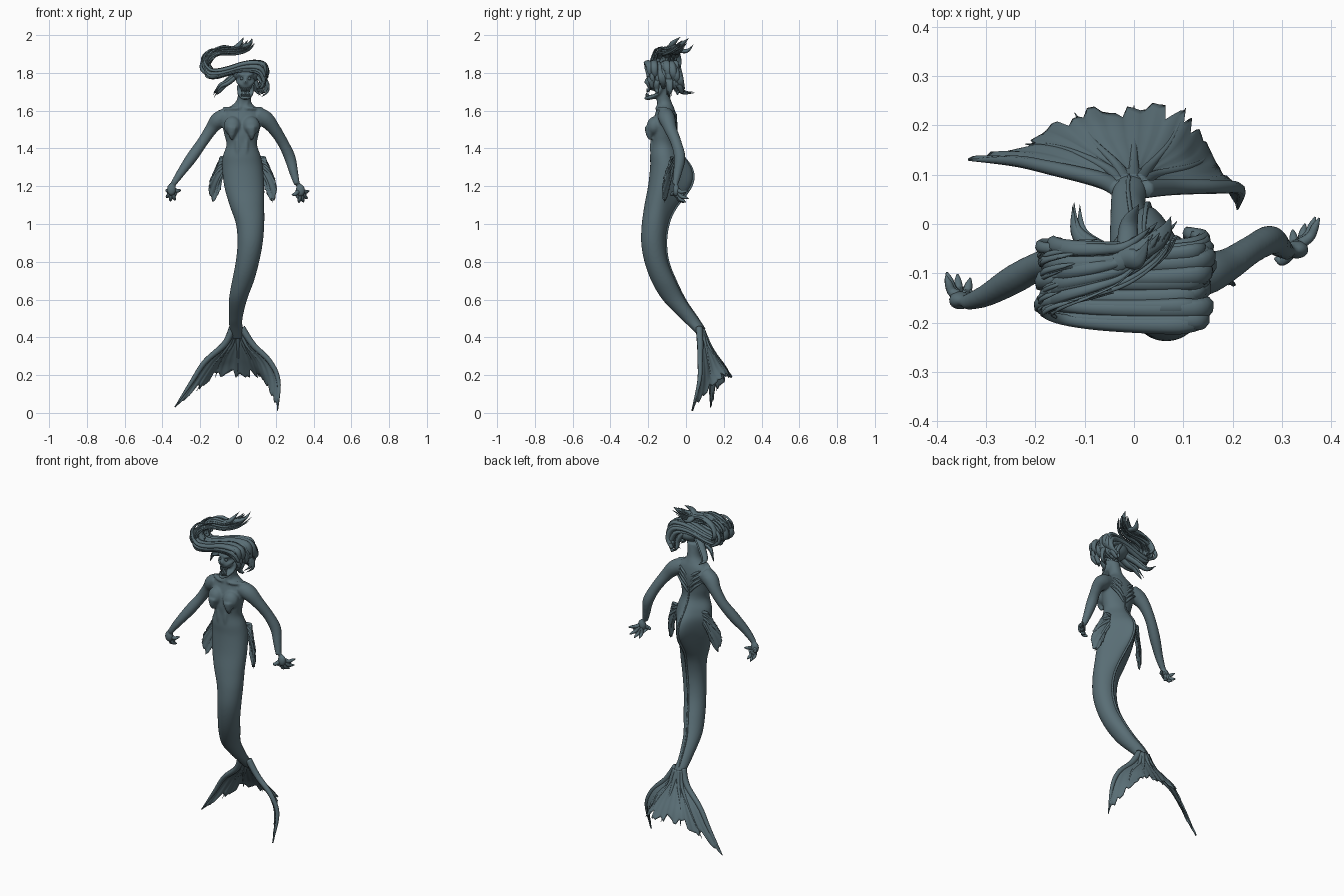
import bpy, bmesh, math, random
from mathutils import Vector, Matrix, Euler

random.seed(4)
SKIN = bpy.data.materials.new("deep sea slate")
SKIN.diffuse_color = (0.10, 0.155, 0.178, 1)


def spline(P, n):
    """n samples of a Catmull-Rom curve through tuples of any size."""
    out, m = [], len(P) - 1
    for k in range(n):
        f = k / (n - 1) * m
        i = min(int(f), m - 1)
        t = f - i
        a, b, c, d = P[max(i - 1, 0)], P[i], P[i + 1], P[min(i + 2, m)]
        out.append(tuple(0.5 * (2 * q + (r - p) * t + (2 * p - 5 * q + 4 * r - s) * t * t
                                + (3 * q - p - 3 * r + s) * t ** 3)
                         for p, q, r, s in zip(a, b, c, d)))
    return out


def grid(bm, rows, closed=False):
    V = [[bm.verts.new(p) for p in r] for r in rows]
    n = len(V[0])
    for a, b in zip(V, V[1:]):
        for j in range(n if closed else n - 1):
            k = (j + 1) % n
            bm.faces.new((a[j], a[k], b[k], b[j]))
    if closed:
        bm.faces.new(V[0][::-1])
        bm.faces.new(V[-1])


def tube(bm, pts, n=16, sides=8, flat=1.0):
    """Tapered tube along (x, y, z, radius) points."""
    S = spline(pts, n)
    C = [Vector(s[:3]) for s in S]
    N = Vector((0.2, 1, 0.1))
    rows = []
    for i, c in enumerate(C):
        T = (C[min(i + 1, n - 1)] - C[max(i - 1, 0)]).normalized()
        N = (N - T * N.dot(T)).normalized()
        B = T.cross(N)
        r = max(S[i][3], 0.0008)
        rows.append([c + r * (N * math.cos(a) + B * flat * math.sin(a))
                     for a in (2 * math.pi * j / sides for j in range(sides))])
    grid(bm, rows, True)


def ball(bm, c, r, rot=(0, 0, 0)):
    bmesh.ops.create_uvsphere(bm, u_segments=24, v_segments=14, radius=1,
                              matrix=Matrix.LocRotScale(Vector(c), Euler(rot), Vector(r)))


def finish(name, bm, thick=0):
    bmesh.ops.recalc_face_normals(bm, faces=bm.faces)
    me = bpy.data.meshes.new(name)
    bm.to_mesh(me)
    bm.free()
    me.shade_smooth()
    me.materials.append(SKIN)
    ob = bpy.data.objects.new(name, me)
    bpy.context.collection.objects.link(ob)
    if thick:
        s = ob.modifiers.new("thickness", 'SOLIDIFY')
        s.thickness, s.offset = thick, 0
    return ob


def fan(bm, rays, across, along, rag, ripple):
    """Ragged, rippled membrane stretched over a row of rays."""
    rows = [spline(r, along) for r in rays]
    out = []
    for k, col in enumerate(zip(*[spline(list(c), across) for c in zip(*rows)])):
        edge = 0 if k in (0, across - 1) else random.random() ** 2 * rag
        line = spline(col, 60)
        wave = ripple * math.sin(k * 1.9)
        pts = [Vector(line[int(59 * (1 - edge) * j / (along - 1))]) for j in range(along)]
        out.append([p + Vector((0, wave * j / along, 0)) for j, p in enumerate(pts)])
    grid(bm, out)


# Torso and tail: centre x, centre y, z, half width, half depth
BODY = [(0, .10, .39, .03, .018), (-.01, .06, .45, .035, .036), (-.012, .018, .5, .036, .047),
        (0, -.065, .6, .048, .06), (.027, -.12, .7, .058, .064), (.05, -.158, .8, .062, .062),
        (.064, -.173, .9, .067, .064), (.064, -.167, 1.0, .075, .067), (.047, -.15, 1.1, .092, .07),
        (.033, -.127, 1.2, .106, .074), (.024, -.11, 1.3, .108, .08), (.02, -.115, 1.36, .1, .075),
        (.02, -.122, 1.42, .081, .064), (.018, -.122, 1.48, .092, .066),
        (.02, -.112, 1.55, .106, .062), (.022, -.108, 1.6, .092, .05),
        (.026, -.112, 1.635, .05, .04), (.032, -.12, 1.665, .036, .037), (.04, -.13, 1.73, .035, .036)]
SPINE = spline(BODY, 120)


def hump(z):
    """Extra depth of the back ridge behind the hips."""
    return .08 * math.exp(-((z - 1.225) / .13) ** 2)


bm = bmesh.new()
grid(bm, [[(x + a * math.cos(t), y + b * math.sin(t) + hump(z) * max(0, math.sin(t)) ** 7, z)
           for t in (2 * math.pi * j / 48 for j in range(48))] for x, y, z, a, b in SPINE], True)
# Chest, collar bones and belly muscle
for s in (-1, 1):
    ball(bm, (.02 + s * .05, -.168, 1.52), (.046, .04, .05), (-.2, 0, s * .2))
    tube(bm, [(.02 + s * .05, -.188, 1.51, .034), (.02 + s * .053, -.194, 1.475, .02),
              (.02 + s * .054, -.19, 1.445, .005)])
    tube(bm, [(.025 + s * .01, -.155, 1.615, .008), (.025 + s * .05, -.15, 1.612, .009),
              (.025 + s * .1, -.11, 1.61, .012)])
    tube(bm, [(.026 + s * .015, -.15, 1.62, .008), (.035 + s * .03, -.12, 1.72, .011)])
    tube(bm, [(.02 + s * .02, -.172, 1.34, .012), (.02 + s * .022, -.178, 1.4, .014),
              (.02 + s * .025, -.175, 1.46, .012)])
# Arms
ARMS = [[(-.06, -.1, 1.575, .042), (-.105, -.09, 1.548, .044), (-.14, -.078, 1.505, .034),
         (-.187, -.083, 1.435, .029), (-.243, -.112, 1.355, .03), (-.3, -.145, 1.275, .023),
         (-.342, -.16, 1.213, .016)],
        [(.095, -.11, 1.58, .042), (.145, -.1, 1.555, .044), (.19, -.083, 1.505, .034),
         (.238, -.052, 1.43, .029), (.275, -.033, 1.35, .03), (.296, -.045, 1.27, .023),
         (.312, -.058, 1.21, .016)]]
for arm in ARMS:
    tube(bm, arm, 40, 16)
PALMS = [Vector((-.352, -.155, 1.183)), Vector((.33, -.052, 1.178))]
for p in PALMS:
    ball(bm, p, (.025, .019, .034))
# Head: skull, brow, cheeks, nose, open jaw
ball(bm, (.04, -.145, 1.785), (.048, .06, .056))
ball(bm, (.04, -.172, 1.745), (.038, .038, .04))
ball(bm, (.04, -.182, 1.672), (.027, .042, .013), (.2, 0, 0))
tube(bm, [(.04, -.19, 1.785, .008), (.04, -.212, 1.76, .008), (.04, -.212, 1.745, .01)])
for s in (-1, 1):
    tube(bm, [(.04 + s * .008, -.202, 1.785, .009), (.04 + s * .028, -.194, 1.793, .01),
              (.04 + s * .044, -.165, 1.785, .008)])
    tube(bm, [(.04 + s * .018, -.198, 1.735, .009), (.04 + s * .036, -.18, 1.75, .011),
              (.04 + s * .045, -.14, 1.76, .009)])
    tube(bm, [(.04 + s * .034, -.13, 1.735, .014), (.04 + s * .033, -.15, 1.69, .01),
              (.04 + s * .018, -.2, 1.668, .009)])
body = finish("body", bm)
r = body.modifiers.new("blend", 'REMESH')
r.mode, r.voxel_size, r.use_smooth_shade = 'VOXEL', .0065, True
r = body.modifiers.new("soften", 'SMOOTH')
r.factor, r.iterations = .5, 4

# Eyes and teeth
bm = bmesh.new()
for s in (-1, 1):
    ball(bm, (.04 + s * .02, -.198, 1.77), (.009, .008, .008))
for k in range(-3, 4):
    x, y = .04 + k * .007, -.212 + abs(k) * .004
    tube(bm, [(x, y + .008, 1.718, .004), (x, y + .005, 1.705, .003), (x, y + .006, 1.695, 0)], 5, 5)
    tube(bm, [(x, y, 1.675, .004), (x, y, 1.685, .003), (x, y + .002, 1.695, 0)], 5, 5)
finish("eyes_and_teeth", bm)

# Fingers with webbing
TIPS = [[(-.302, -.125, 1.18), (-.332, -.11, 1.125), (-.358, -.102, 1.12), (-.38, -.098, 1.14), (-.382, -.105, 1.18)],
        [(.285, -.07, 1.155), (.322, -.012, 1.112), (.347, .0, 1.115), (.368, .014, 1.135), (.376, .012, 1.175)]]
for side, palm, tips in zip(("right", "left"), PALMS, TIPS):
    bm, web, bones = bmesh.new(), bmesh.new(), []
    for t in map(Vector, tips):
        base = palm + (t - palm) * .2
        mid = palm + (t - palm) * .6 + Vector((0, -.012, -.006))
        bones.append([tuple(base), tuple(mid), tuple(t)])
        tube(bm, [(*base, .012), (*mid, .010), (*(mid.lerp(t, .55)), .008), (*t, .002)], 12, 8)
    finish(side + "_fingers", bm)
    grid(web, [spline(b, 10)[:7] for b in bones])
    finish(side + "_finger_webbing", web, .003)

# Tail fluke: rays from root to trailing edge
RAYS = [[(-.03, .07, .45), (-.07, .09, .365), (-.175, .115, .27), (-.245, .128, .165), (-.335, .13, .03)],
        [(-.025, .08, .44), (-.05, .11, .36), (-.12, .145, .27), (-.175, .16, .19), (-.22, .162, .115)],
        [(-.015, .085, .44), (-.035, .12, .36), (-.08, .165, .29), (-.105, .2, .24), (-.12, .225, .185)],
        [(0, .085, .44), (0, .125, .36), (0, .165, .3), (0, .2, .25), (0, .24, .185)],
        [(.01, .085, .44), (.03, .115, .36), (.065, .155, .29), (.085, .19, .24), (.105, .235, .185)],
        [(.015, .08, .44), (.045, .1, .36), (.11, .115, .28), (.14, .13, .2), (.15, .155, .15)],
        [(.02, .07, .45), (.08, .075, .36), (.17, .075, .27), (.215, .07, .165), (.21, .03, .01)]]
bm = bmesh.new()
fan(bm, RAYS, 55, 20, .2, .004)
finish("tail_fluke", bm, .008)
bm = bmesh.new()
for i, ray in enumerate(RAYS):
    w = (.019, .017, .014, .011, .002) if i in (0, 6) else (.016, .01, .006, .004, .001)
    tube(bm, [(*p, q) for p, q in zip(ray, w)], 24, 8)
finish("tail_fluke_spines", bm)

# Hip fins flaring outward and forward, mirrored about the waist
for side, s in (("right", -1), ("left", 1)):
    bm = bmesh.new()
    tips = [(.125, -.085, 1.335), (.155, -.11, 1.27), (.18, -.125, 1.2), (.16, -.115, 1.115), (.118, -.095, 1.18)]
    rays = []
    for k, (x, y, z) in enumerate(tips):
        a = Vector((.025 + s * .085, -.075, 1.35 - k * .015))
        b = Vector((.025 + s * x, y, z))
        rays.append([tuple(a), tuple(a.lerp(b, .55) + Vector((s * .008, .006, .012))), tuple(b)])
    fan(bm, rays, 25, 12, .18, .003)
    finish(side + "_hip_fin", bm, .007)
    bm = bmesh.new()
    for ray in rays:
        tube(bm, [(*p, q) for p, q in zip(ray, (.01, .006, .001))], 12, 6)
    finish(side + "_hip_fin_spines", bm)

# Dorsal ridge fin and ribs of the upper back
bm = bmesh.new()
ridge = [(x, y + b + hump(z), z) for x, y, z, a, b in SPINE if .44 < z < 1.5]
grid(bm, [[(x, y - .02, z), (x, y, z), (x, y + .009 * math.sin(math.pi * k / len(ridge)) ** .5, z - .003)]
          for k, (x, y, z) in enumerate(ridge)])
finish("dorsal_fin", bm, .008)
bm = bmesh.new()
for s in (-1, 1):
    for k in range(4):
        tube(bm, [(.02 + s * .006, -.058, 1.46 + k * .03, .006), (.02 + s * .04, -.056, 1.5 + k * .026, .008),
                  (.02 + s * (.085 - k * .006), -.07, 1.535 + k * .02, .004)], 12, 8)
finish("back_ribs", bm)


def sweep(bm, flow, count, wide0, wide1, lift, start):
    """Many tapered locks scattered around one flowing path."""
    for i in range(count):
        d, o, e = random.uniform(-1, 1), random.uniform(-1, 1), random.uniform(.8, 1)
        size = random.choice((.006, .014, .019, .023))
        full = spline(flow, 60)[random.randint(0, start):int(60 * e)][::3]
        lock = []
        for k, (x, y, z) in enumerate(full):
            u = k / len(full)
            lock.append((x + o * lift * .9 * math.sin(u * 5), z and y + d * (wide0 + (wide1 - wide0) * u),
                         z + o * lift * (1 - .4 * u), size * min(1, 1.15 - u, .5 + u * 4)))
        lock[-1] = (*lock[-1][:3], 0)
        tube(bm, lock, 36, 7, .65)


# Hair: lower mass over the head, upper lock flung back above it
bm = bmesh.new()
sweep(bm, [(.1, -.1, 1.715), (.142, -.115, 1.765), (.115, -.125, 1.825), (.02, -.13, 1.83), (-.09, -.13, 1.8),
           (-.155, -.125, 1.8), (-.172, -.115, 1.86), (-.12, -.1, 1.91), (-.035, -.085, 1.91)], 60, .085, .06, .026, 12)
finish("swept_hair", bm)
bm = bmesh.new()
sweep(bm, [(-.13, -.12, 1.8), (-.172, -.115, 1.84), (-.155, -.11, 1.89), (-.09, -.1, 1.92), (-.02, -.085, 1.918),
           (.035, -.05, 1.935), (.07, -.005, 1.975)], 36, .085, .022, .026, 6)
for x, y, z in ((.01, .04, 1.95), (.075, .015, 1.985), (.03, -.03, 1.99)):
    tube(bm, [(-.08, -.09, 1.915, .012), (-.02, -.07, 1.93, .022), (x - .02, y - .04, z - .035, .018), (x, y, z, 0)], 20, 8, .6)
finish("upper_hair_lock", bm)

# Scalp and loose curls
bm = bmesh.new()
ball(bm, (.045, -.115, 1.795), (.075, .075, .05))
CURLS = [[(.09, -.1, 1.8), (.145, -.09, 1.76), (.15, -.09, 1.71), (.115, -.1, 1.68)],
         [(.1, -.13, 1.8), (.135, -.15, 1.75), (.125, -.15, 1.71), (.145, -.14, 1.69)],
         [(.06, -.06, 1.8), (.09, -.05, 1.75), (.09, -.04, 1.71), (.11, -.04, 1.69)],
         [(0, -.1, 1.8), (-.06, -.06, 1.755), (-.11, -.02, 1.705), (-.118, .04, 1.7)],
         [(0, -.12, 1.79), (-.05, -.11, 1.75), (-.09, -.1, 1.73), (-.125, -.08, 1.675)]]
for c in CURLS:
    for k in range(3):
        j = [random.uniform(-.009, .009) for _ in range(3)]
        tube(bm, [(*(a + b for a, b in zip(p, j)), w) for p, w in zip(c, (.02, .018, .012, 0))], 18, 7, .6)
finish("loose_curls", bm)
